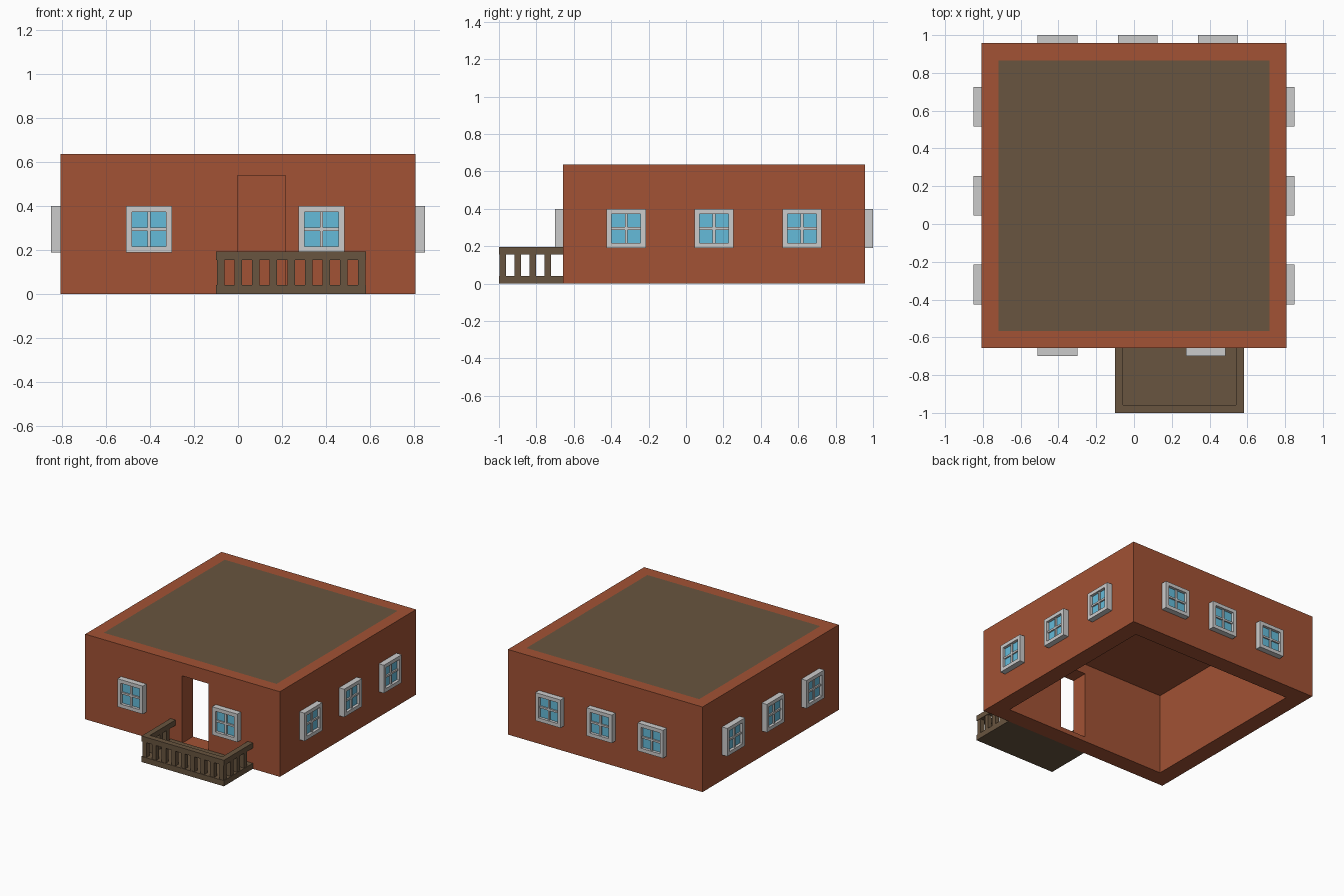
import bpy, bmesh
from math import pi
from mathutils import Matrix, Vector

if "Cube" in bpy.data.objects:
    bpy.data.objects.remove(bpy.data.objects["Cube"])


def material(name, rgb):
    m = bpy.data.materials.new(name)
    m.diffuse_color = (*rgb, 1)
    m.use_nodes = True
    m.node_tree.nodes["Principled BSDF"].inputs["Base Color"].default_value = m.diffuse_color
    return m


BRICK = material("brick", (0.36, 0.085, 0.035))
WOOD = material("dark_wood", (0.14, 0.09, 0.05))
GLASS = material("blue_glass", (0.13, 0.50, 0.70))


def add_box(bm, lo, hi):
    """Add an axis aligned box between two corners."""
    lo, hi = Vector(lo), Vector(hi)
    mat = Matrix.Translation((lo + hi) / 2) @ Matrix.Diagonal((*(hi - lo), 1))
    bmesh.ops.create_cube(bm, size=1, matrix=mat)


def finish(bm, name, *mats, matrix=Matrix()):
    me = bpy.data.meshes.new(name)
    bm.to_mesh(me)
    bm.free()
    ob = bpy.data.objects.new(name, me)
    ob.matrix_world = matrix
    for m in mats:
        me.materials.append(m)
    bpy.context.collection.objects.link(ob)
    return ob


def boxes(name, corners, *mats, matrix=Matrix()):
    bm = bmesh.new()
    for lo, hi in corners:
        add_box(bm, lo, hi)
    return finish(bm, name, *mats, matrix=matrix)


W, FRONT, BACK, H, T = 0.807, -0.657, 0.957, 0.638, 0.128

# House shell: solid block with a wooden roof field inset in the top face
bm = bmesh.new()
add_box(bm, (-W, FRONT, 0), (W, BACK, H))
bm.normal_update()
top = max(bm.faces, key=lambda f: f.calc_center_median().z)
bmesh.ops.inset_region(bm, faces=[top], thickness=T)
top.material_index = 1
house = finish(bm, "house_walls", BRICK, WOOD)

# Hollow out the room (open below) and cut the doorway above its sill
cuts = [
    boxes("room_cutter", [((-W + T, FRONT + T, -0.1), (W - T, BACK - T, 0.615))], BRICK),
    boxes("door_cutter", [((-0.003, FRONT - 0.1, 0.036), (0.215, FRONT + T + 0.1, 0.54))], BRICK),
]
bpy.context.view_layer.objects.active = house
for c in cuts:
    c.hide_render = True
    mod = house.modifiers.new(c.name, 'BOOLEAN')
    mod.operation, mod.object, mod.solver = 'DIFFERENCE', c, 'EXACT'
    bpy.ops.object.modifier_apply(modifier=mod.name)
for c in cuts:
    bpy.data.objects.remove(c)

# Windows: frame, slightly recessed crossbars and glass, facing local -y
S, B, D = 0.105, 0.027, 0.043
I = S - B


def window(name, x, y, angle):
    m = Matrix.Translation((x, y, 0.295)) @ Matrix.Rotation(angle, 4, 'Z')
    boxes(name + "_frame", [
        ((-S, -D, -S), (-I, 0, S)), ((I, -D, -S), (S, 0, S)),
        ((-I, -D, -S), (I, 0, -I)), ((-I, -D, I), (I, 0, S)),
        ((-0.007, -D + 0.01, -I), (0.007, 0, I)),
        ((-I, -D + 0.01, -0.007), (I, 0, 0.007))], matrix=m)
    boxes(name + "_glass", [((-I, -0.022, -I), (I, 0, I))], GLASS, matrix=m)


for i, x in enumerate((-0.405, 0.38)):
    window(f"front_window_{i}", x, FRONT, 0)
for i, x in enumerate((-0.405, 0.02, 0.445)):
    window(f"back_window_{i}", x, BACK, pi)
for i, y in enumerate((-0.32, 0.15, 0.62)):
    window(f"right_window_{i}", W, y, pi / 2)
    window(f"left_window_{i}", -W, y, -pi / 2)

# Porch: floor slab, three-sided top rail, square balusters
X0, X1, Y0, R = -0.1, 0.583, -1.0, 0.042
Z0, Z1, Z2 = 0.042, 0.155, 0.195
boxes("porch_floor", [((X0, Y0, 0), (X1, FRONT, Z0))], WOOD)
boxes("porch_rail", [
    ((X0, Y0, Z1), (X1, Y0 + R, Z2)),
    ((X0, Y0 + R, Z1), (X0 + R, FRONT, Z2)),
    ((X1 - R, Y0 + R, Z1), (X1, FRONT, Z2))], WOOD)

xa, xb, yc, h = X0 + R / 2, X1 - R / 2, Y0 + R / 2, 0.017
posts = [(xa + (xb - xa) * i / 8, yc) for i in range(9)]
posts += [(x, yc + 0.08 * i) for x in (xa, xb) for i in (1, 2, 3)]
boxes("porch_balusters", [((x - h, y - h, Z0), (x + h, y + h, Z1))
                          for x, y in posts], WOOD)
